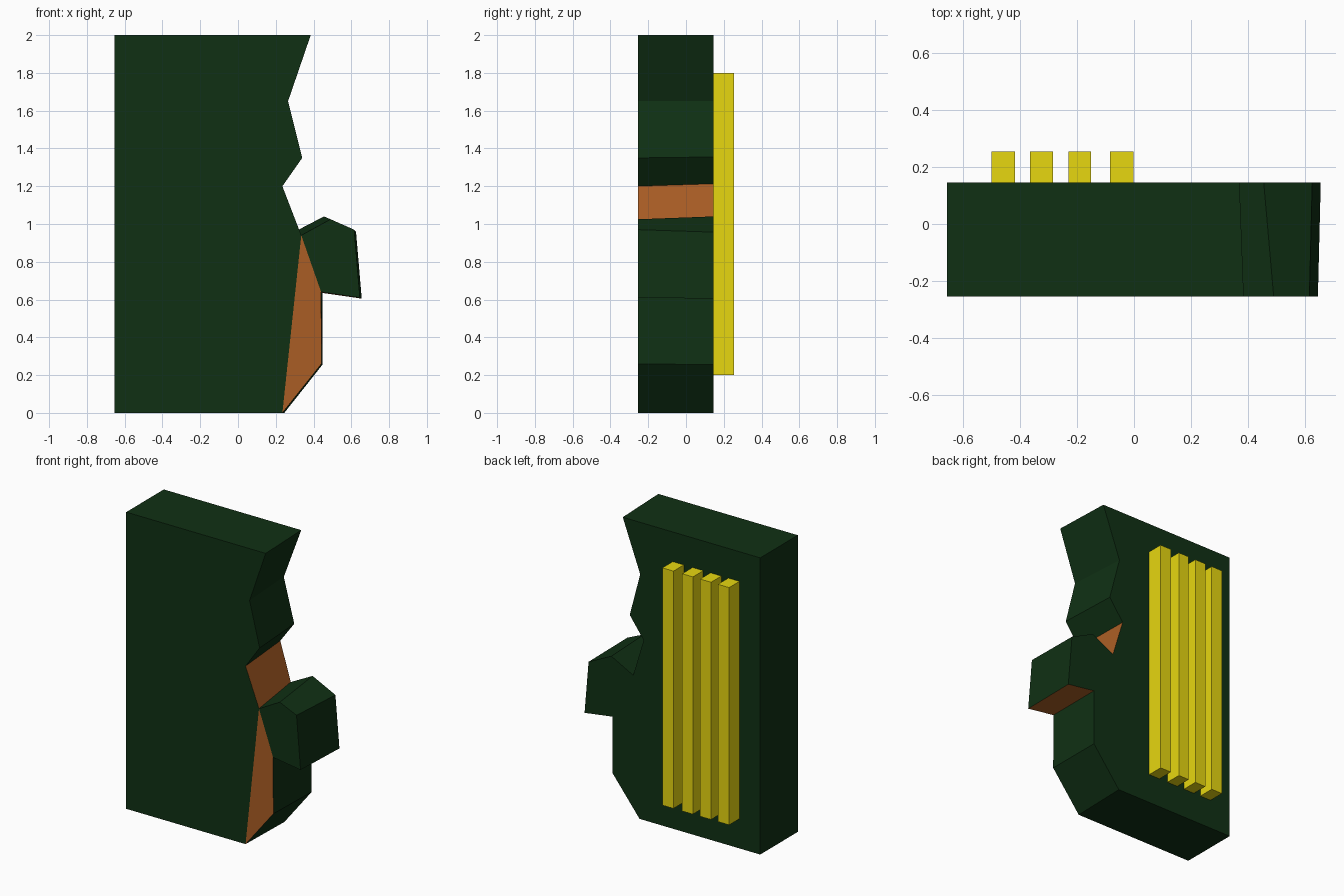
import bpy, bmesh

if "Cube" in bpy.data.objects:
    bpy.data.objects.remove(bpy.data.objects["Cube"])


def material(name, rgb):
    m = bpy.data.materials.new(name)
    m.diffuse_color = (*rgb, 1)
    m.use_nodes = True
    m.node_tree.nodes["Principled BSDF"].inputs["Base Color"].default_value = m.diffuse_color
    return m


GREEN = material("dark_green", (0.005, 0.03, 0.007))
BROWN = material("brown", (0.40, 0.11, 0.018))
YELLOW = material("yellow", (0.80, 0.68, 0.005))
Y_FRONT, Y_BACK = -0.255, 0.145


def finish(bm, name, mats):
    bmesh.ops.recalc_face_normals(bm, faces=bm.faces[:])
    mesh = bpy.data.meshes.new(name)
    bm.to_mesh(mesh)
    bm.free()
    for m in mats:
        mesh.materials.append(m)
    obj = bpy.data.objects.new(name, mesh)
    bpy.context.collection.objects.link(obj)
    return obj


# Slab outline (x, z), counter-clockwise from bottom left; the back differs slightly
front = [(-0.655, 0), (0.235, 0), (0.442, 0.26), (0.44, 0.64), (0.645, 0.61),
         (0.615, 0.97), (0.49, 1.025), (0.335, 0.94), (0.235, 1.2),
         (0.34, 1.35), (0.265, 1.65), (0.385, 2), (-0.655, 2)]
back = [(-0.655, 0), (0.245, 0), (0.447, 0.255), (0.447, 0.635), (0.655, 0.605),
        (0.625, 0.957), (0.455, 1.04), (0.292, 0.955), (0.214, 1.213),
        (0.318, 1.355), (0.24, 1.65), (0.37, 2), (-0.655, 2)]

bm = bmesh.new()
f = [bm.verts.new((x, Y_FRONT, z)) for x, z in front]
b = [bm.verts.new((x, Y_BACK, z)) for x, z in back]
n = len(f)

# Rim faces: brown notch and brown underside of the projection
for i in range(n):
    j = (i + 1) % n
    face = bm.faces.new((f[i], f[j], b[j], b[i]))
    face.material_index = 1 if i in (3, 7) else 0

# Back face, then front split into panel, brown wedge and projection
bm.faces.new(b[::-1])
bm.faces.new([f[i] for i in (0, 1, 7, 8, 9, 10, 11, 12)])
bm.faces.new([f[i] for i in (1, 2, 3, 7)]).material_index = 1
bm.faces.new([f[i] for i in (3, 4, 5, 6, 7)])
finish(bm, "jagged_slab", [GREEN, BROWN])

# Vertical bars on the back
for k, (x0, x1) in enumerate([(-0.5, -0.417), (-0.365, -0.284),
                              (-0.23, -0.15), (-0.085, -0.002)]):
    bm = bmesh.new()
    bmesh.ops.create_cube(bm, size=1)
    bmesh.ops.scale(bm, vec=(x1 - x0, 0.11, 1.6), verts=bm.verts)
    bmesh.ops.translate(bm, vec=((x0 + x1) / 2, 0.2, 1.0), verts=bm.verts)
    finish(bm, f"back_bar_{k + 1}", [YELLOW])
